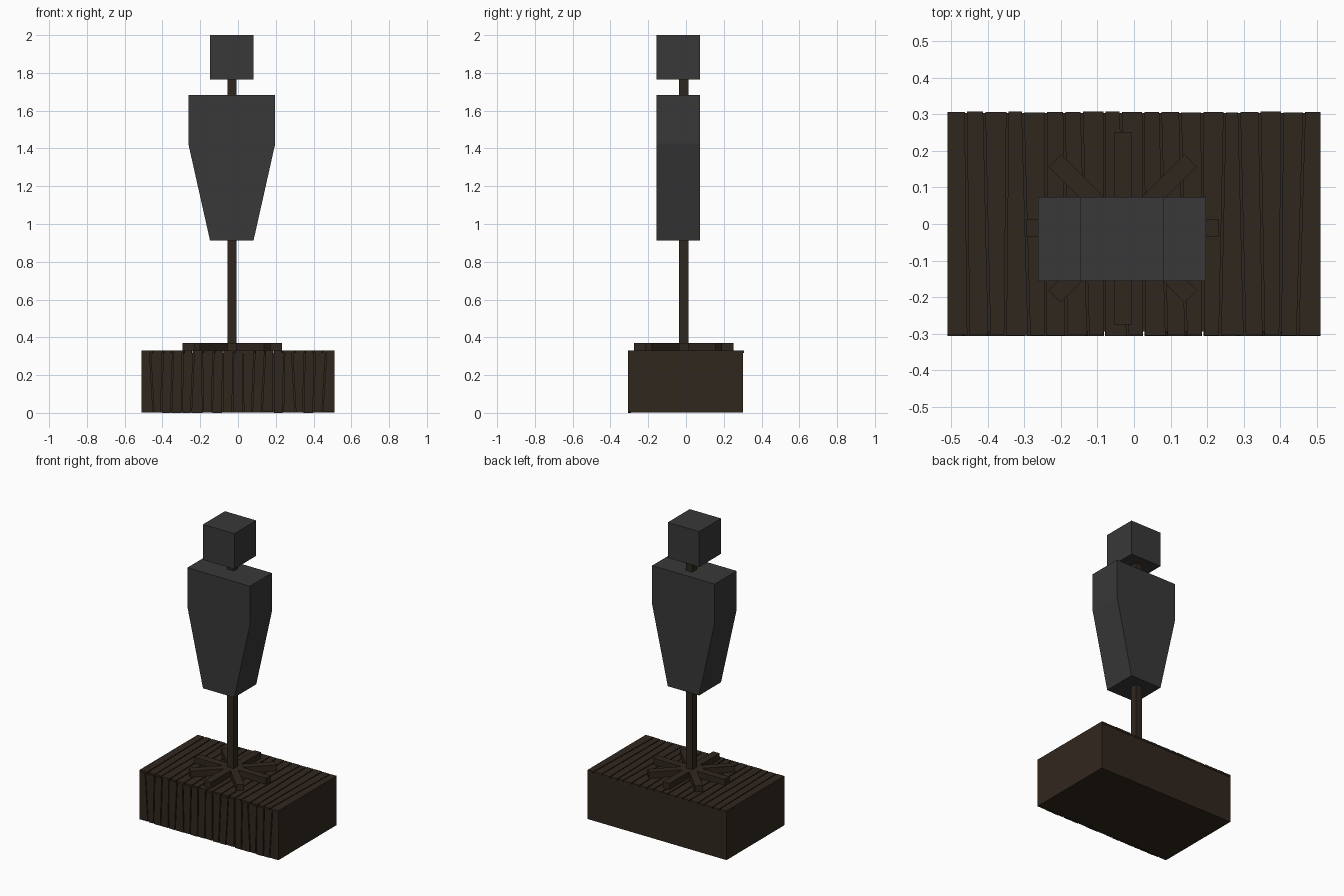
import bpy, bmesh, math, random
from mathutils import Matrix, Vector

if "Cube" in bpy.data.objects:
    bpy.data.objects.remove(bpy.data.objects["Cube"])

random.seed(7)


def material(name, rgb):
    m = bpy.data.materials.new(name)
    m.diffuse_color = (*rgb, 1)
    m.use_nodes = True
    m.node_tree.nodes["Principled BSDF"].inputs["Base Color"].default_value = m.diffuse_color
    return m


WOOD = material("dark_wood", (0.030, 0.020, 0.013))
CLOTH = material("dark_grey", (0.040, 0.040, 0.040))


def finish(name, bm, mat):
    bmesh.ops.recalc_face_normals(bm, faces=bm.faces)
    me = bpy.data.meshes.new(name)
    bm.to_mesh(me)
    bm.free()
    me.materials.append(mat)
    ob = bpy.data.objects.new(name, me)
    bpy.context.collection.objects.link(ob)
    return ob


def add_box(bm, lo, hi, matrix=Matrix()):
    lo, hi = Vector(lo), Vector(hi)
    size = Matrix.Diagonal((*(hi - lo), 1))
    bmesh.ops.create_cube(bm, size=1, matrix=matrix @ Matrix.Translation((lo + hi) / 2) @ size)


def box(name, lo, hi, mat):
    bm = bmesh.new()
    add_box(bm, lo, hi)
    return finish(name, bm, mat)


def add_prism(bm, outline, offset):
    face = bm.faces.new([bm.verts.new(p) for p in outline])
    ext = bmesh.ops.extrude_face_region(bm, geom=[face])
    verts = [v for v in ext["geom"] if isinstance(v, bmesh.types.BMVert)]
    bmesh.ops.translate(bm, vec=offset, verts=verts)


def planks(name, place, depth, start, end, count=19, x0=-0.51, x1=0.51):
    """Row of slightly tapered boards; place(x, t) maps board coordinates to space."""
    step = (x1 - x0) / count
    seams = [(x0, x0)]
    for i in range(1, count):
        x = x0 + i * step
        lean = random.uniform(-0.010, 0.010)
        seams.append((x - lean, x + lean))
    seams.append((x1, x1))
    bm = bmesh.new()
    gap = 0.003
    for i in range(count):
        (a0, a1), (b0, b1) = seams[i], seams[i + 1]
        ga = gap if i else 0
        gb = gap if i < count - 1 else 0
        s = start + random.uniform(0, 0.004)
        e = end - random.uniform(0, 0.004)
        add_prism(bm, [place(a0 + ga, s), place(b0 - gb, s),
                       place(b1 - gb, e), place(a1 + ga, e)], depth)
    return finish(name, bm, WOOD)


# Base block with boards on the top and the front
box("base_core", (-0.51, -0.294, 0.003), (0.51, 0.303, 0.319), WOOD)
planks("top_planks", lambda x, t: (x, t, 0.33), (0, 0, -0.013), -0.306, 0.308)
planks("front_planks", lambda x, t: (x, -0.306, t), (0, 0.014, 0), 0.0, 0.321)

# Star of eight feet around the pole
PX, PY, HALF = -0.031, -0.012, 0.024
for i in range(8):
    bm = bmesh.new()
    turn = Matrix.Translation((PX, PY, 0)) @ Matrix.Rotation(i * math.pi / 4, 4, 'Z')
    add_box(bm, (0, -HALF, 0.325), (0.263, HALF, 0.370), turn)
    finish(f"foot_{i + 1}", bm, WOOD)

# Pole through body and head
box("pole", (PX - HALF, PY - HALF, 0.325), (PX + HALF, PY + HALF, 1.80), WOOD)

# Tapered torso
CX = -0.033
half_profile = [(0.115, 0.912), (0.230, 1.425), (0.230, 1.682)]
outline = [(CX + w, -0.156, z) for w, z in half_profile]
outline += [(CX - w, -0.156, z) for w, z in reversed(half_profile)]
bm = bmesh.new()
add_prism(bm, outline, (0, 0.230, 0))
finish("torso", bm, CLOTH)

# Head block
box("head", (CX - 0.115, -0.156, 1.765), (CX + 0.115, 0.074, 2.0), CLOTH)
